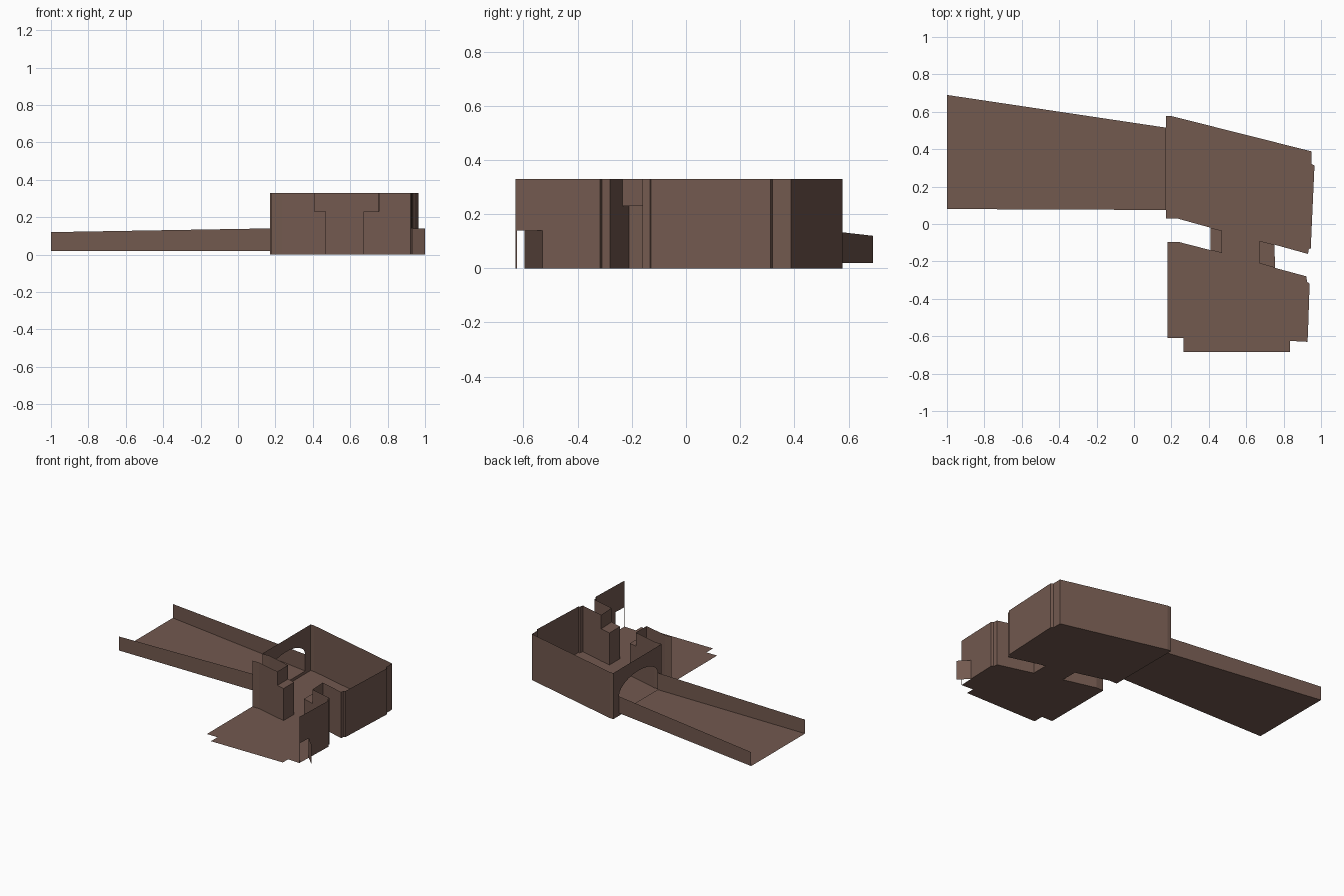
import bpy, math

if "Cube" in bpy.data.objects:
    bpy.data.objects.remove(bpy.data.objects["Cube"])

H, LEDGE, SILL = 0.33, 0.23, 0.14     # wall top, doorway ledge, small door / ramp rail height

mat = bpy.data.materials.new("brown_clay")
mat.diffuse_color = (0.17, 0.10, 0.078, 1)
mat.use_nodes = True
mat.node_tree.nodes["Principled BSDF"].inputs["Base Color"].default_value = mat.diffuse_color


def sheet(name, faces):
    """Object from a list of polygons given as 3D points."""
    verts, idx = [], []
    for f in faces:
        idx.append(range(len(verts), len(verts) + len(f)))
        verts += f
    me = bpy.data.meshes.new(name)
    me.from_pydata(verts, [], [list(i) for i in idx])
    me.materials.append(mat)
    ob = bpy.data.objects.new(name, me)
    bpy.context.collection.objects.link(ob)
    return ob


def wall(path, z0=0, z1=H):
    """Upright quads along a plan path."""
    return [[(*a, z0), (*b, z0), (*b, z1), (*a, z1)] for a, b in zip(path, path[1:])]


def flat(path, z=0):
    return [[(*p, z) for p in path]]


# Plan corners of the stepped doorway joining the rooms (back side, front side)
LB, LF = [(0.41, -0.02), (0.47, -0.035)], [(0.41, -0.14), (0.47, -0.155)]
RB, RF = [(0.75, -0.11), (0.67, -0.09)], [(0.755, -0.235), (0.67, -0.21)]

# Back room, closed apart from the doorway and the arch
b_left = [(0.172, 0.03), (0.23, 0.03), LB[0]]
b_right = [RB[0], (0.93, -0.16), (0.935, -0.133), (0.945, -0.13), (0.965, 0.312),
           (0.95, 0.32), (0.95, 0.388), (0.20, 0.577), (0.172, 0.577)]
sheet("back_room_floor", flat(b_left + [LB[1], RB[1]] + b_right))
sheet("back_room_walls", wall(b_left) + wall(b_right))

# Left wall with the arched opening
Y0, Y1, N = 0.075, 0.515, 12
mid, half = (Y0 + Y1) / 2, (Y1 - Y0) / 2
arch = [(mid - half * math.cos(math.pi * i / N), SILL + 0.1 * math.sin(math.pi * i / N))
        for i in range(N + 1)]
outline = [(0.577, 0), (0.577, H), (0.03, H), (0.03, 0), (Y0, 0)] + arch + [(Y1, 0)]
sheet("arch_wall", [[(0.172, y, z) for y, z in outline]])
sheet("arch_sill", wall([(0.172, Y0), (0.172, Y1)], 0, 0.02))

# Front room, open on the left and front
f_left = [(0.18, -0.095), (0.235, -0.095), LF[0]]
f_right = [RF[0], (0.922, -0.28), (0.925, -0.31), (0.939, -0.318), (0.932, -0.53)]
f_front = [(0.928, -0.63), (0.835, -0.625), (0.835, -0.685), (0.265, -0.685),
           (0.265, -0.61), (0.18, -0.61)]
sheet("front_room_floor", flat(f_left + [LF[1], RF[1]] + f_right + f_front))
hinge, post, corner = f_right[-1], (0.928, -0.623), f_front[0]
sheet("front_room_walls", wall(f_left) + wall(f_right)
      + wall([hinge, post], SILL, H) + wall([post, corner]))
sheet("small_open_door", wall([hinge, (1.0, -0.597)], 0, SILL))

# Doorway: floor, then each side has lower fronts, jamb, ledge and upper jamb
sheet("doorway_floor", flat([LB[1], LF[1], RF[1], RB[1]]))
for side, b, f in (("left", LB, LF), ("right", RB, RF)):
    sheet(f"doorway_{side}_jamb",
          wall([b[0], b[1], f[1], f[0]], 0, LEDGE)
          + flat([b[0], b[1], f[1], f[0]], LEDGE)
          + wall([b[0], f[0]], LEDGE, H))

# Tapered walkway through the arch, with low side rails
near, far = [(-1.0, 0.08), (0.172, Y0)], [(-1.0, 0.69), (0.172, Y1)]
sheet("walkway_floor", flat(near + far[::-1], 0.02))
for name, (a, b) in (("front", near), ("back", far)):
    sheet(f"walkway_{name}_rail", [[(*a, 0.02), (*b, 0.02), (*b, SILL), (*a, 0.12)]])
